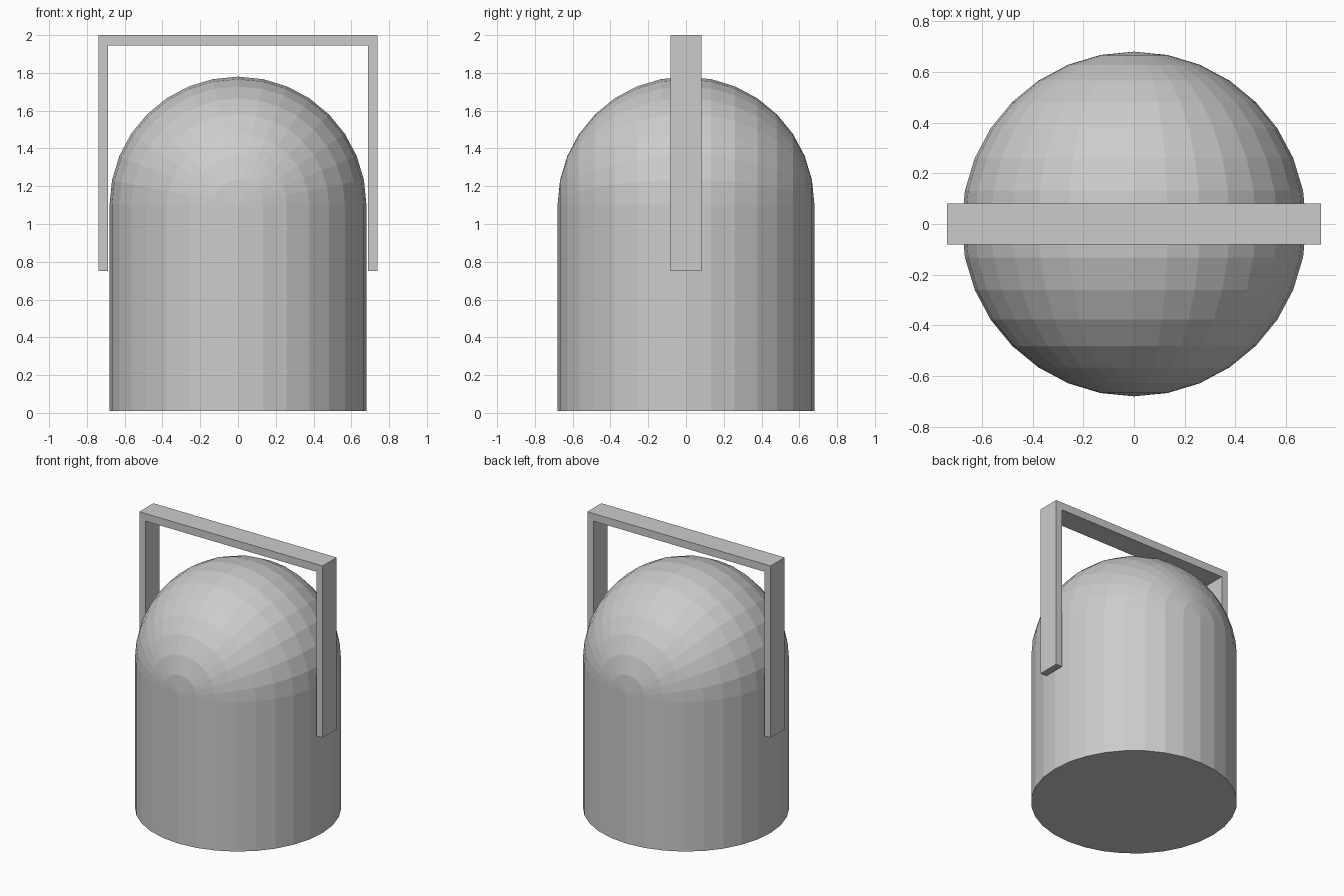
import bpy, bmesh
from math import radians
from mathutils import Matrix

if "Cube" in bpy.data.objects:
    bpy.data.objects.remove(bpy.data.objects["Cube"])

R, BASE, SHOULDER = 0.68, 0.01, 1.10


def finish(bm, name):
    bmesh.ops.recalc_face_normals(bm, faces=bm.faces)
    mesh = bpy.data.meshes.new(name)
    bm.to_mesh(mesh)
    bm.free()
    obj = bpy.data.objects.new(name, mesh)
    bpy.context.collection.objects.link(obj)
    return obj


# Cylindrical body
bm = bmesh.new()
bmesh.ops.create_cone(bm, cap_ends=True, segments=32, radius1=R, radius2=R,
                      depth=SHOULDER - BASE,
                      matrix=Matrix.Translation((0, 0, (SHOULDER + BASE) / 2)))
finish(bm, "body")

# Dome: upper half of a sphere whose poles lie along y
bm = bmesh.new()
bmesh.ops.create_uvsphere(bm, u_segments=32, v_segments=16, radius=R,
                          matrix=Matrix.Rotation(radians(90), 4, 'X'))
bmesh.ops.bisect_plane(bm, geom=bm.verts[:] + bm.edges[:] + bm.faces[:], dist=1e-4,
                       plane_co=(0, 0, 0), plane_no=(0, 0, 1), clear_inner=True)
finish(bm, "dome").location.z = SHOULDER

# Carry handle: square U profile extruded along y
OUT, INN, LOW, TOP, UNDER, HALF = 0.738, 0.688, 0.75, 2.0, 1.945, 0.081
profile = [(-OUT, LOW), (-OUT, TOP), (OUT, TOP), (OUT, LOW),
           (INN, LOW), (INN, UNDER), (-INN, UNDER), (-INN, LOW)]
bm = bmesh.new()
face = bm.faces.new([bm.verts.new((x, -HALF, z)) for x, z in profile])
ext = bmesh.ops.extrude_face_region(bm, geom=[face], use_keep_orig=True)
bmesh.ops.translate(bm, vec=(0, 2 * HALF, 0),
                    verts=[g for g in ext["geom"] if isinstance(g, bmesh.types.BMVert)])
finish(bm, "handle")
